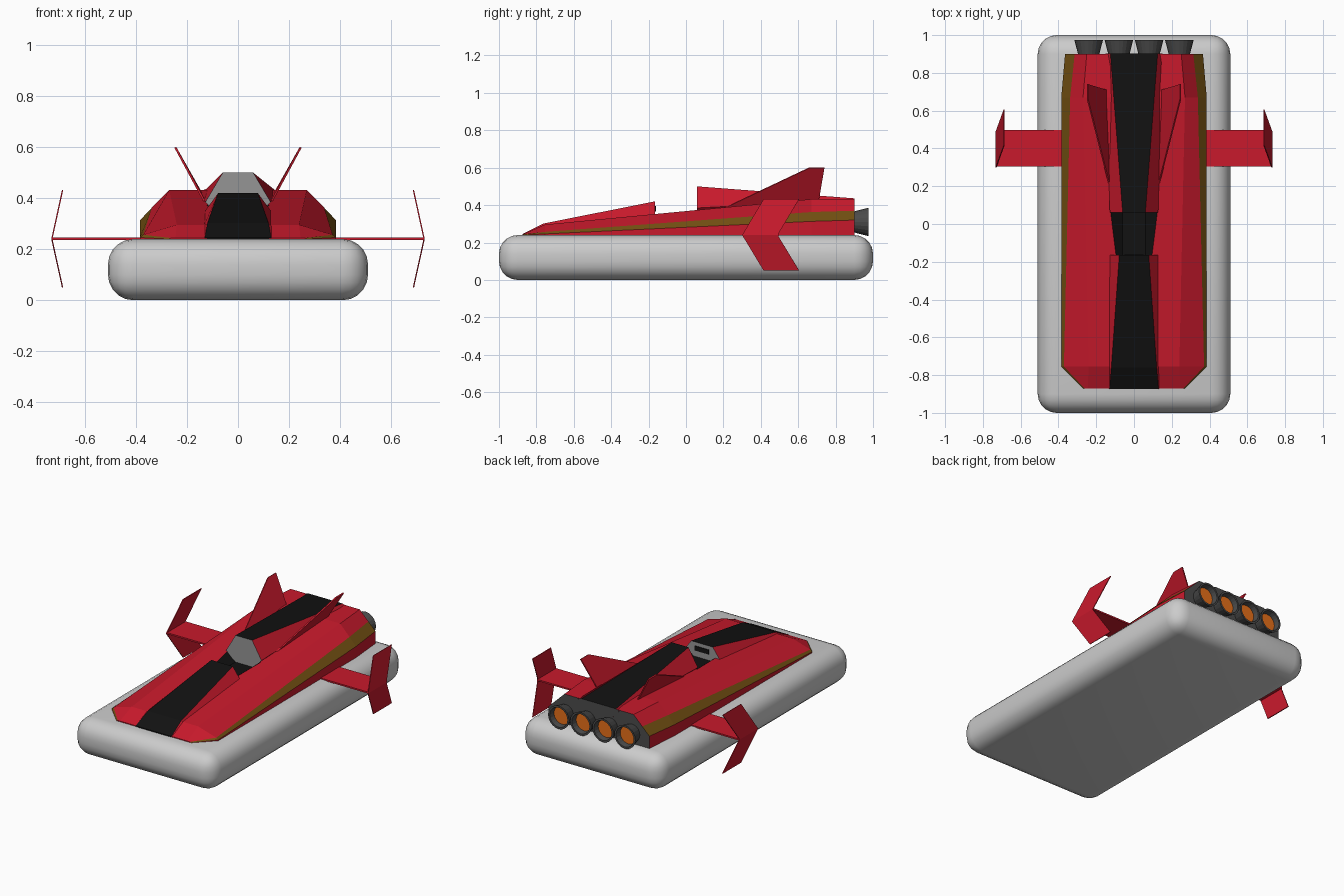
import bpy, bmesh, math
from mathutils import Matrix, Vector

if "Cube" in bpy.data.objects:
    bpy.data.objects.remove(bpy.data.objects["Cube"])


def mat(name, rgb):
    m = bpy.data.materials.new(name)
    m.diffuse_color = (*rgb, 1)
    m.use_nodes = True
    m.node_tree.nodes["Principled BSDF"].inputs["Base Color"].default_value = m.diffuse_color
    return m


RED = mat("red", (0.58, 0.01, 0.025))
BLACK = mat("black", (0.006, 0.006, 0.006))
OLIVE = mat("olive", (0.17, 0.08, 0.006))
DARK = mat("dark_grey", (0.07, 0.07, 0.07))
ORANGE = mat("orange", (0.8, 0.16, 0.01))
GREY = mat("grey", (0.3, 0.3, 0.3))


def finish(bm, name, mats=()):
    bmesh.ops.recalc_face_normals(bm, faces=bm.faces)
    me = bpy.data.meshes.new(name)
    bm.to_mesh(me)
    bm.free()
    for m in mats:
        me.materials.append(m)
    ob = bpy.data.objects.new(name, me)
    bpy.context.collection.objects.link(ob)
    return ob


def loft(name, sections, mats, strips, caps):
    """sections: (y, right half profile top to bottom); strips: slot per half strip,
    then top and bottom; caps: slots of front and back face."""
    bm = bmesh.new()
    rings = []
    for y, half in sections:
        ring = half + [(-x, z) for x, z in reversed(half)]
        rings.append([bm.verts.new((x, y, z)) for x, z in ring])
    n = len(rings[0])
    slots = strips[:-2] + [strips[-1]] + strips[:-2][::-1] + [strips[-2]]
    for a, b in zip(rings, rings[1:]):
        for i in range(n):
            j = (i + 1) % n
            bm.faces.new((a[i], a[j], b[j], b[i])).material_index = slots[i]
    bm.faces.new(rings[0]).material_index = caps[0]
    bm.faces.new(rings[-1]).material_index = caps[1]
    return finish(bm, name, mats)


def plate(name, polys, thickness):
    """Thin red sheet from 3D polygons, mirrored to the other side."""
    bm = bmesh.new()
    for p in polys:
        bm.faces.new([bm.verts.new(v) for v in p])
    bmesh.ops.remove_doubles(bm, verts=bm.verts, dist=1e-4)
    ob = finish(bm, name, [RED])
    s = ob.modifiers.new("thickness", 'SOLIDIFY')
    s.thickness, s.offset = thickness, 0
    ob.modifiers.new("mirror", 'MIRROR')
    return ob


def box(name, lo, hi, mats=()):
    bm = bmesh.new()
    bmesh.ops.create_cube(bm, size=1)
    for v in bm.verts:
        v.co = Vector([(a + b) / 2 + c * (b - a) for a, b, c in zip(lo, hi, v.co)])
    return finish(bm, name, mats)


# Rounded base slab
base = box("base_cushion", (-0.51, -1, 0), (0.51, 1, 0.24))
bev = base.modifiers.new("round", 'BEVEL')
bev.width, bev.segments = 0.1, 5
for p in base.data.polygons:
    p.use_smooth = True

# Faceted hull with olive side bands
hull = loft("hull", [
    (-0.87, [(0.245, 0.245), (0.262, 0.244), (0.27, 0.24), (0.27, 0.232)]),
    (-0.755, [(0.24, 0.296), (0.371, 0.257), (0.385, 0.246), (0.385, 0.232)]),
    (0.67, [(0.27, 0.432), (0.338, 0.363), (0.385, 0.313), (0.385, 0.232)]),
    (0.90, [(0.25, 0.432), (0.314, 0.370), (0.365, 0.320), (0.365, 0.232)]),
], [BLACK, RED, OLIVE, DARK], [1, 2, 1, 1, 1], [1, 3])

# Cockpit recess cut in the hull
cutter = loft("cockpit_cutter", [
    (y, [(0.125, 0.6), (0.125, 0.375), (0.06, 0.325)]) for y in (-0.168, 0.063)
], [BLACK], [0, 0, 0, 0], [0, 0])
cutter.hide_render = True
cutter.hide_viewport = True
cut = hull.modifiers.new("cockpit", 'BOOLEAN')
cut.operation, cut.object, cut.solver = 'DIFFERENCE', cutter, 'EXACT'

# Raised nose ridge in front of the cockpit, black on top
loft("nose_ridge", [
    (-0.873, [(0.13, 0.246), (0.132, 0.242), (0.06, 0.236)]),
    (-0.76, [(0.12, 0.302), (0.135, 0.290), (0.06, 0.240)]),
    (-0.165, [(0.078, 0.42), (0.128, 0.352), (0.06, 0.318)]),
], [RED, BLACK, GREY], [0, 0, 1, 0], [1, 2])
box("instrument_slot", (-0.05, -0.17, 0.365), (0.05, -0.161, 0.395), [BLACK])

# Rear spine behind the cockpit
loft("rear_spine", [
    (0.06, [(0.06, 0.5), (0.128, 0.385), (0.06, 0.318)]),
    (0.902, [(0.125, 0.436), (0.15, 0.428), (0.06, 0.33)]),
], [RED, BLACK, GREY, DARK], [0, 0, 1, 0], [2, 3])

# Four engine nozzles with glowing recessed discs
for i in range(4):
    bm = bmesh.new()
    bmesh.ops.create_cone(bm, cap_ends=True, segments=20, radius1=0.05, radius2=0.076,
                          depth=0.1)
    bm.faces.ensure_lookup_table()
    back = max(bm.faces, key=lambda f: f.calc_center_median().z)
    bmesh.ops.inset_individual(bm, faces=[back], thickness=0.012)
    ext = bmesh.ops.extrude_discrete_faces(bm, faces=[back])["faces"][0]
    for v in ext.verts:
        v.co.z -= 0.035
        v.co.x *= 0.9
        v.co.y *= 0.9
    ext.material_index = 1
    bm.transform(Matrix.Translation((-0.24 + 0.16 * i, 0.925, 0.31))
                 @ Matrix.Rotation(-math.pi / 2, 4, 'X'))
    finish(bm, f"engine_nozzle_{i + 1}", [DARK, ORANGE])

# Side wings and swept chevron winglets
plate("side_wing", [[(0.3, 0.305, 0.241), (0.73, 0.305, 0.241),
                     (0.73, 0.497, 0.241), (0.3, 0.497, 0.241)]], 0.01)
plate("winglet", [[(0.73, 0.3, 0.24), (0.73, 0.49, 0.24),
                   (0.688, 0.605, z), (0.688, 0.415, z)] for z in (0.432, 0.05)], 0.005)

# Canted top fins
plate("top_fin", [[(0.13, 0.205, 0.385), (0.147, 0.71, 0.425),
                   (0.246, 0.74, 0.6), (0.246, 0.66, 0.6)]], 0.008)
